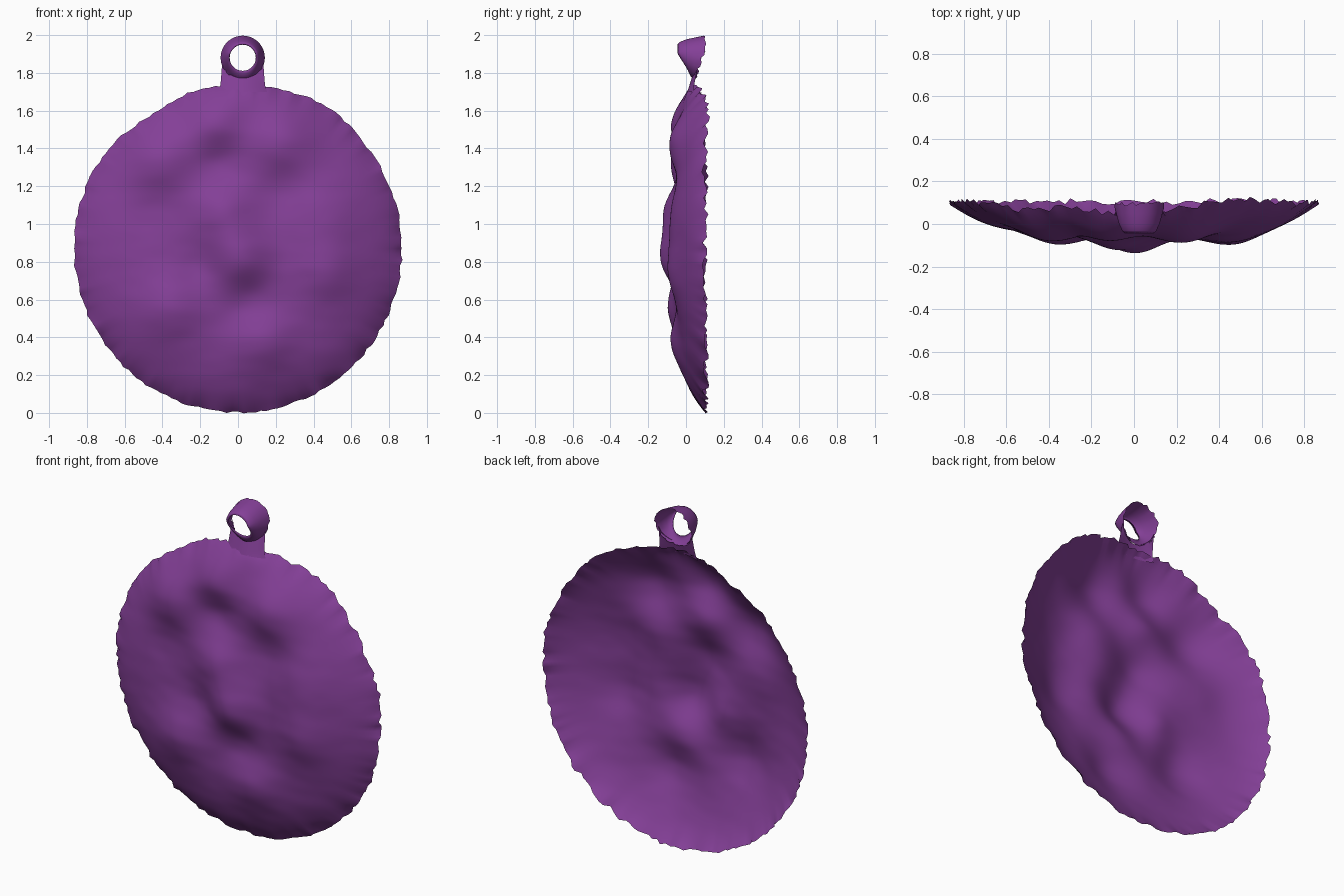
import bpy, bmesh, math, random
from mathutils import noise, Vector

if "Cube" in bpy.data.objects:
    bpy.data.objects.remove(bpy.data.objects["Cube"])

random.seed(4)
CZ, R = 0.87, 0.868
purple = bpy.data.materials.new("purple")
purple.diffuse_color = (0.23, 0.05, 0.31, 1)
purple.use_nodes = True
purple.node_tree.nodes["Principled BSDF"].inputs["Base Color"].default_value = purple.diffuse_color


def grid_object(name, rows, closed=True, cap=None):
    """Skin rows of points into a single-sided smooth sheet; cap fans row 0 to a point."""
    bm = bmesh.new()
    vr = [[bm.verts.new(p) for p in row] for row in rows]
    n = len(vr[0])
    for a, b in zip(vr, vr[1:]):
        for i in range(n if closed else n - 1):
            j = (i + 1) % n
            bm.faces.new((a[i], b[i], b[j], a[j]))
    if cap:
        c = bm.verts.new(cap)
        for i in range(n):
            bm.faces.new((c, vr[0][i], vr[0][(i + 1) % n]))
    bmesh.ops.recalc_face_normals(bm, faces=bm.faces)
    if sum(f.normal.y for f in bm.faces) > 0:
        bmesh.ops.reverse_faces(bm, faces=bm.faces)
    for f in bm.faces:
        f.smooth = True
    me = bpy.data.meshes.new(name)
    bm.to_mesh(me)
    bm.free()
    me.materials.append(purple)
    ob = bpy.data.objects.new(name, me)
    bpy.context.collection.objects.link(ob)
    return ob


# relief lumps and hollows (negative): x, z, height, spread
LUMPS = [(0.01, 0.82, 0.085, 0.115), (-0.08, 1.06, 0.065, 0.11),
         (0.46, 0.75, 0.05, 0.12), (0.45, 1.04, 0.04, 0.14),
         (-0.36, 0.55, 0.055, 0.12), (0.13, 0.38, 0.045, 0.11),
         (-0.12, 1.54, 0.07, 0.11), (0.24, 1.45, 0.065, 0.12),
         (-0.42, 1.36, 0.06, 0.12), (-0.1, 1.33, -0.03, 0.09),
         (-0.46, 1.08, -0.015, 0.1), (0.06, 0.58, -0.025, 0.09),
         (0.24, 1.18, -0.02, 0.09), (-0.2, 0.78, -0.02, 0.08)]


def dish_y(x, z):
    t = math.hypot(x, z - CZ) / R
    y = -0.048 + 0.148 * t ** 5
    for lx, lz, h, s in LUMPS:
        y -= h * math.exp(-((x - lx) ** 2 + (z - lz) ** 2) / (2 * s * s))
    # slightly fuller towards the top, where the hanger joins
    y -= 0.055 * math.exp(-((x - 0.03) ** 2 / 0.05 + (z - 1.73) ** 2 / 0.015))
    return y + 0.002 * noise.noise(Vector((x * 7, 3.0, z * 14)))


# dished medallion with an uneven rim
SEG, RINGS = 180, 50
wobble = [random.uniform(-0.006, 0.006) for _ in range(SEG)]
rim_y = [random.uniform(-0.012, 0.018) for _ in range(SEG)]
rows = []
for k in range(1, RINGS + 1):
    t = k / RINGS
    row = []
    for i in range(SEG):
        a = math.tau * i / SEG
        flat = 0.025 * math.exp(-((a - 2.15) / 0.22) ** 2)
        bulge = 0.02 * math.exp(-((a - 1.0) / 0.2) ** 2)
        r = t * (R + bulge - flat + wobble[i] * t ** 12)
        x, z = r * math.cos(a), CZ + r * math.sin(a)
        row.append((x, dish_y(x, z) + rim_y[i] * t ** 24, z))
    rows.append(row)
grid_object("medallion", rows, cap=(0, dish_y(0, CZ), CZ))

# hanging ring: open-backed flaring shell, narrowing at the bottom
PROFILE = [(0.069, -0.03), (0.073, -0.045), (0.084, -0.032),
           (0.097, 0.0), (0.108, 0.05), (0.117, 0.095)]
rows = []
for r, y in PROFILE:
    row = []
    for i in range(48):
        a = math.tau * i / 48
        squash = 0.2 + 0.8 * min(1, max(0, (math.sin(a) + 1) / 1.3))
        jag = random.uniform(-0.01, 0.012) if y > 0.09 else 0
        row.append((0.025 + r * math.cos(a), 0.03 + (y - 0.03) * squash + jag,
                    1.88 + r * math.sin(a)))
    rows.append(row)
grid_object("hanging_ring", rows)

# neck filling the gap between ring and medallion, its sides rising to the ring
rows = []
foot_y = dish_y(0.025, 1.70)
for k in range(7):
    t = k / 6
    half = 0.13 - 0.022 * t ** 0.4
    row = []
    for i in range(17):
        u = i / 8 - 1
        top = 1.88 - math.sqrt(max(0.0, 0.108 ** 2 - (half * 0.98 * u) ** 2))
        x = 0.025 + half * u
        y = foot_y * (1 - t) + 0.03 * t + (0.03 + 0.01 * t) * u * u
        row.append((x, y, 1.70 + (top - 1.70) * t))
    rows.append(row)
grid_object("ring_neck", rows, closed=False)
